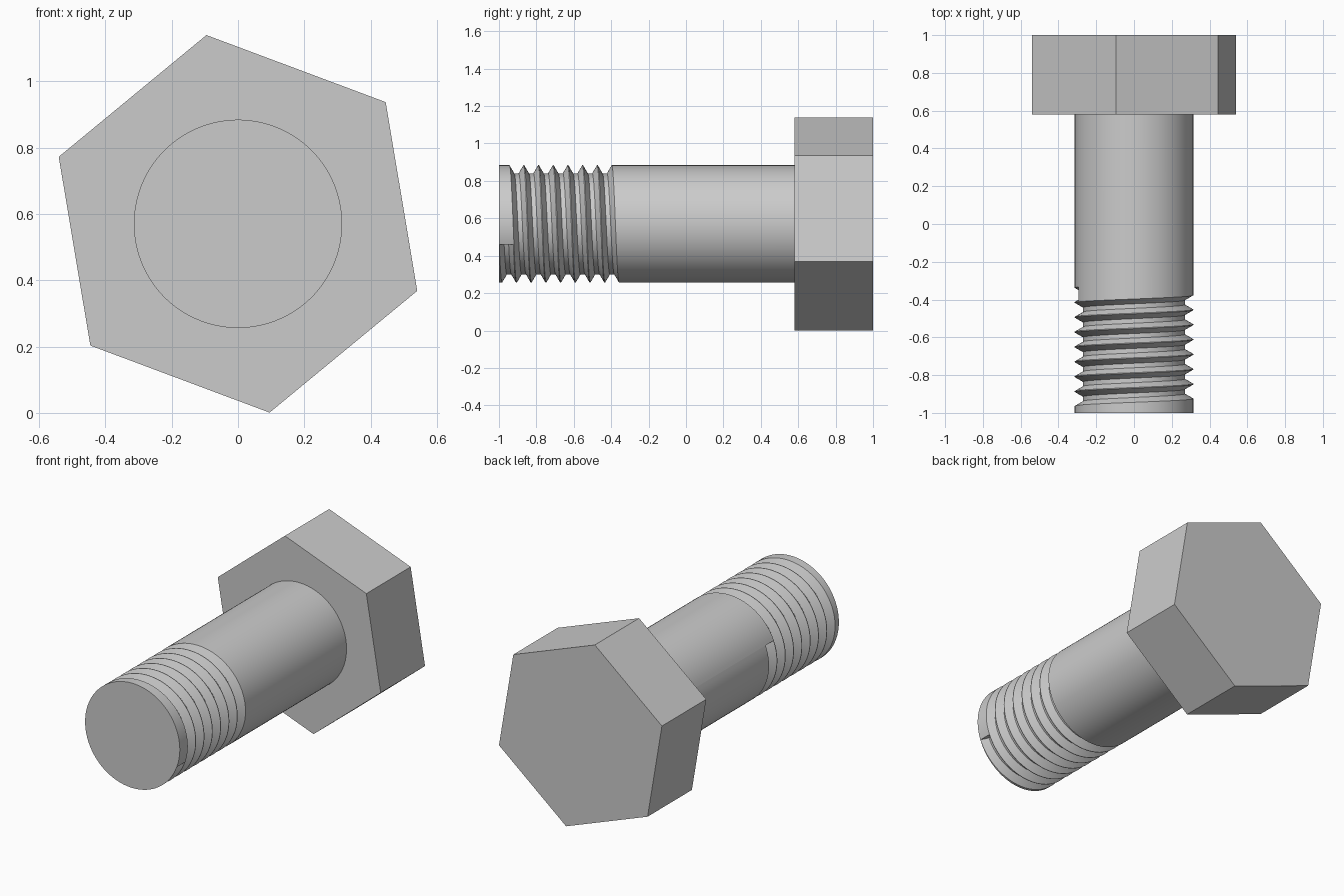
import bpy, bmesh
from math import sin, cos, radians, pi

AXIS_Z = 0.57
SHANK_R, ROOT_R = 0.314, 0.27
HEAD_R, HEAD_FRONT = 0.577, 0.58
THREAD_START, THREAD_END, TURNS = -0.961, -0.371, 7.5
PITCH = (THREAD_END - THREAD_START) / TURNS
TOP_HALF, FLOOR_HALF = 0.0375, 0.012
TILT = radians(-20.5)
STEPS = 48

cube = bpy.data.objects.get("Cube")
if cube:
    bpy.data.objects.remove(cube)

steel = bpy.data.materials.new("steel_grey")
steel.use_nodes = True
grey = (0.6, 0.6, 0.6, 1)
steel.diffuse_color = grey
steel.node_tree.nodes["Principled BSDF"].inputs["Base Color"].default_value = grey


def point(r, angle, y):
    return (r * cos(angle), y, AXIS_Z + r * sin(angle))


def finish(bm, name):
    bmesh.ops.remove_doubles(bm, verts=bm.verts, dist=1e-5)
    bmesh.ops.recalc_face_normals(bm, faces=bm.faces)
    mesh = bpy.data.meshes.new(name)
    bm.to_mesh(mesh)
    bm.free()
    mesh.materials.append(steel)
    obj = bpy.data.objects.new(name, mesh)
    bpy.context.collection.objects.link(obj)
    return obj


def groove(r_floor, centre):
    """Radius and y of the four corners of one groove section."""
    return [(SHANK_R, centre - TOP_HALF), (r_floor, centre - FLOOR_HALF),
            (r_floor, centre + FLOOR_HALF), (SHANK_R, centre + TOP_HALF)]


# Shank: each half turn is a sheet of sections that advance along the helix
bm = bmesh.new()
rim = []
for first_angle, count, first_y in ((TILT - pi, 8, THREAD_START + PITCH / 2),
                                    (TILT, 7, THREAD_START + PITCH)):
    previous = None
    for i in range(STEPS + 1):
        t = i / STEPS
        angle = first_angle + pi * t
        section = [(SHANK_R, -1)]
        for k in range(count):
            section += groove(ROOT_R, first_y - PITCH * t / 2 + k * PITCH)
        section.append((SHANK_R, HEAD_FRONT))
        column = [bm.verts.new(point(r, angle, y)) for r, y in section]
        if previous:
            for a, b, c, d in zip(previous, column, column[1:], previous[1:]):
                bm.faces.new((a, b, c, d))
        if i < STEPS:
            rim.append(angle)
        previous = column

# Walls that close both ends of the thread groove
for angle, y in ((TILT, THREAD_START), (TILT + pi, THREAD_END)):
    bm.faces.new([bm.verts.new(point(r, angle, s)) for r, s in groove(ROOT_R, y)])

# Flat tip of the shank
bm.faces.new([bm.verts.new(point(SHANK_R, a, -1)) for a in rim])
shank = finish(bm, "threaded_shank")
bpy.ops.object.select_all(action='DESELECT')
shank.select_set(True)
bpy.context.view_layer.objects.active = shank
bpy.ops.object.shade_smooth_by_angle(angle=radians(30))

# Hexagonal head
bm = bmesh.new()
corners = [TILT + k * pi / 3 for k in range(6)]
front, back = ([bm.verts.new(point(HEAD_R, a, y)) for a in corners]
               for y in (HEAD_FRONT, 1))
bm.faces.new(front)
bm.faces.new(back)
for k in range(6):
    n = (k + 1) % 6
    bm.faces.new((front[k], front[n], back[n], back[k]))
finish(bm, "hex_head")
